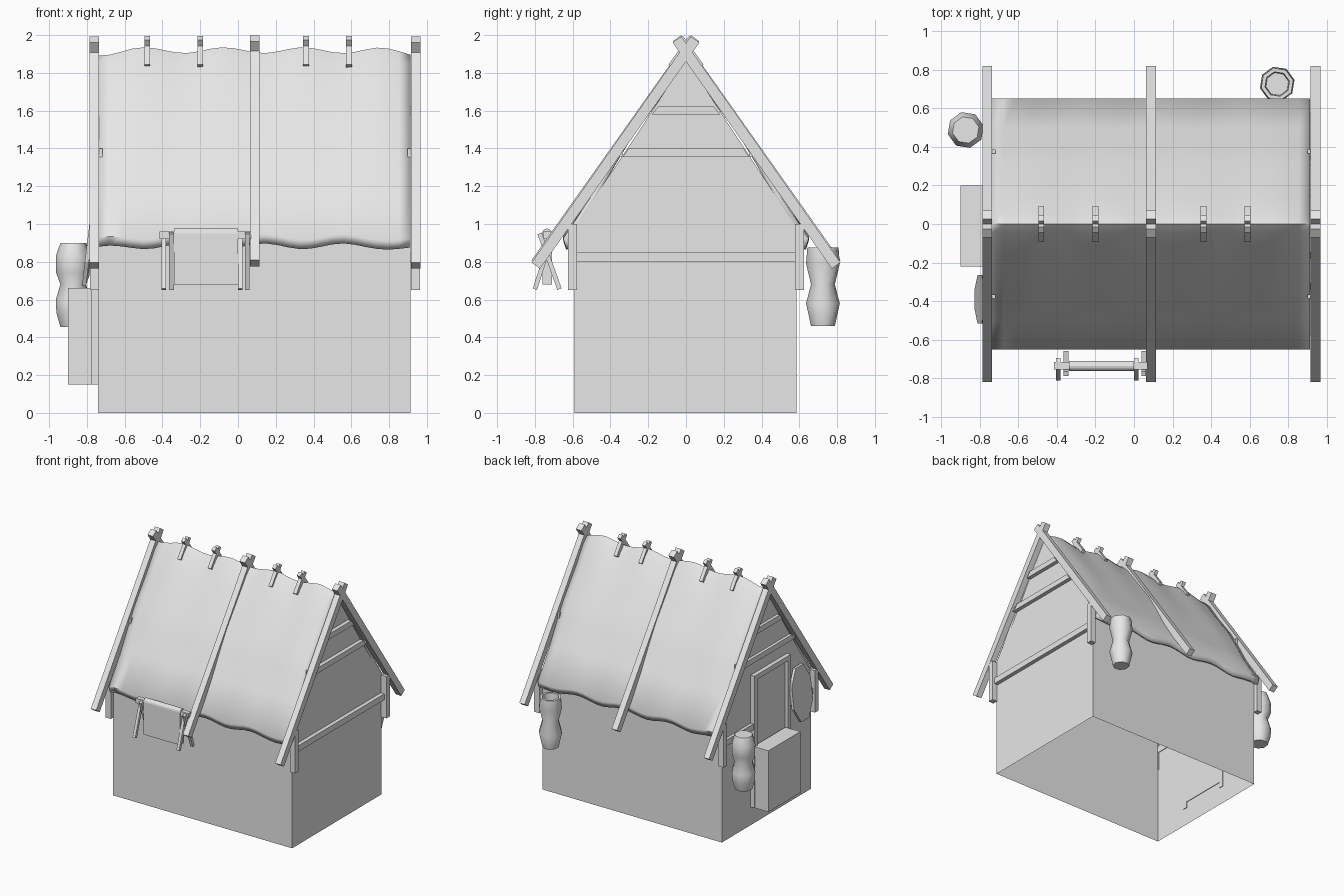
import bpy, bmesh, math
from mathutils import Vector, Matrix

cube = bpy.data.objects.get("Cube")
if cube:
    bpy.data.objects.remove(cube, do_unlink=True)

grey = bpy.data.materials.new("plain grey")
grey.use_nodes = True
grey.diffuse_color = (0.8, 0.8, 0.8, 1)
grey.node_tree.nodes["Principled BSDF"].inputs["Base Color"].default_value = (0.8, 0.8, 0.8, 1)


def finish(name, bm, smooth=False):
    bmesh.ops.recalc_face_normals(bm, faces=bm.faces)
    mesh = bpy.data.meshes.new(name)
    bm.to_mesh(mesh)
    bm.free()
    mesh.materials.append(grey)
    ob = bpy.data.objects.new(name, mesh)
    bpy.context.collection.objects.link(ob)
    if smooth:
        bpy.ops.object.select_all(action='DESELECT')
        ob.select_set(True)
        bpy.context.view_layer.objects.active = ob
        bpy.ops.object.shade_smooth_by_angle(angle=math.radians(50))
    return ob


def box(name, xs, ys, zs):
    bm = bmesh.new()
    bmesh.ops.create_cube(bm, size=1)
    for v in bm.verts:
        v.co = [(a + b) / 2 + c * (b - a) for c, (a, b) in zip(v.co, (xs, ys, zs))]
    return finish(name, bm)


def beam(name, x, start, end, wide, deep):
    """Straight timber lying in the plane x, between two (y, z) points."""
    a, b = Vector((x, *start)), Vector((x, *end))
    along = (b - a).normalized()
    side = Vector((1, 0, 0))
    rot = Matrix((side, along.cross(side), along)).transposed().to_4x4()
    bm = bmesh.new()
    bmesh.ops.create_cube(bm, size=1)
    bmesh.ops.scale(bm, vec=(wide, deep, (b - a).length), verts=bm.verts)
    bmesh.ops.transform(bm, matrix=Matrix.Translation((a + b) / 2) @ rot, verts=bm.verts)
    return finish(name, bm)


def prism(name, outline, x0, x1, open_base=False):
    """Extrude a (y, z) outline along x."""
    bm = bmesh.new()
    face = bm.faces.new([bm.verts.new((x0, y, z)) for y, z in outline])
    new = bmesh.ops.extrude_face_region(bm, geom=[face], use_keep_orig=True)["geom"]
    moved = [g for g in new if isinstance(g, bmesh.types.BMVert)]
    bmesh.ops.translate(bm, vec=(x1 - x0, 0, 0), verts=moved)
    if open_base:
        base = [f for f in bm.faces if all(abs(v.co.z) < 0.001 for v in f.verts)]
        bmesh.ops.delete(bm, geom=base, context='FACES_ONLY')
    return finish(name, bm)


def lathe(name, x, y, profile, sides=8):
    bm = bmesh.new()
    rings = []
    for r, z in profile:
        rings.append([bm.verts.new((x + r * math.cos(math.tau * (i + 0.3) / sides),
                                    y + r * math.sin(math.tau * (i + 0.3) / sides), z))
                      for i in range(sides)])
    for low, high in zip(rings, rings[1:]):
        for i in range(sides):
            j = (i + 1) % sides
            bm.faces.new((low[i], low[j], high[j], high[i]))
    bm.faces.new(rings[0])
    bm.faces.new(rings[-1])
    return finish(name, bm, True)


LEFT, RIGHT = 0.94, -0.76          # rafter planes at the two gables

# House shell, open underneath
prism("house_walls", [(-0.59, 0), (0.585, 0), (0.585, 0.98), (0.29, 1.43),
                      (0, 1.87), (-0.29, 1.43), (-0.59, 0.98)], -0.74, 0.912, True)

# Sagging roof cover with wavy eaves and ridge
half = [(0.635, 0.882), (0.65, 0.93), (0.5, 1.18), (0.4, 1.36), (0.31, 1.51),
        (0.15, 1.725), (0.05, 1.87)]
section = [(-y, z) for y, z in half] + [(0, 1.92)] + [(y, z) for y, z in reversed(half)]
bm = bmesh.new()
columns = 29
rows = []
for i in range(columns):
    t = i / (columns - 1)
    x = -0.735 + 1.647 * t
    wave = math.sin(math.tau * (x + 0.6) / 0.42)
    droop = 0.03 * max(0, abs(2 * t - 1) - 0.8) / 0.2
    row = []
    for y, z in section:
        weight = 1 if abs(y) > 0.6 or abs(y) < 0.1 else 0.2
        eave = -1 if abs(y) > 0.6 else 1
        flare = 0.5 if abs(y) > 0.6 or abs(y) < 0.1 else 1
        row.append(bm.verts.new((x, y, z + 0.015 * wave * weight * eave - droop * flare)))
    rows.append(row)
for a, b in zip(rows, rows[1:]):
    for k in range(len(section) - 1):
        bm.faces.new((a[k], b[k], b[k + 1], a[k + 1]))
roof = finish("roof_cover", bm, True)
if sum(p.normal.z for p in roof.data.polygons) < 0:
    roof.data.flip_normals()
solid = roof.modifiers.new("thickness", 'SOLIDIFY')
solid.thickness = 0.03
solid.offset = -1

# Crossing rafters and short ridge poles
for side, s in (("front", 1), ("back", -1)):
    for place, x in (("left", LEFT), ("right", RIGHT), ("middle", 0.088)):
        grow = 0.012 if place == "middle" else 0
        beam(f"{side}_{place}_rafter", x, (-s * 0.795, 0.78 + grow),
             (s * 0.048, 1.977 + grow / 2), 0.05, 0.056)
    for n, x in enumerate((-0.48, -0.2, 0.36, 0.588)):
        beam(f"{side}_ridge_pole_{n + 1}", x, (-s * 0.078, 1.835),
             (s * 0.03, 1.985), 0.03, 0.035)
    # Corner posts and rafter clips
    for place, x, inward in (("left", LEFT, -1), ("right", RIGHT, 1)):
        ys = sorted((-s * 0.578, -s * 0.624))
        box(f"{side}_{place}_post", (x - 0.024, x + 0.024), ys, (0.65, 1.0))
        cx = x + inward * 0.018
        for n, y in enumerate((0.345, 0.375)):
            box(f"{side}_{place}_clip_{n + 1}", (cx - 0.024, cx + 0.024),
                sorted((-s * (y - 0.011), -s * (y + 0.011))), (1.355, 1.40))

# Cross beams on both gables
for place, x0, x1 in (("left", 0.905, 0.945), ("right", -0.765, -0.735)):
    for level, z, low, high in (("upper", 1.58, 0.18, 0.145), ("middle", 1.355, 0.335, 0.305)):
        prism(f"{place}_{level}_beam", [(-low, z), (low, z), (high, z + 0.045),
                                        (-high, z + 0.045)], x0, x1)
box("left_lower_beam", (0.905, 0.945), (-0.578, 0.578), (0.80, 0.85))
box("right_lower_beam_front", (-0.765, -0.735), (-0.578, -0.27), (0.80, 0.85))
box("right_lower_beam_back", (-0.765, -0.735), (0.2, 0.578), (0.80, 0.85))

# Door with frame, and the block standing before it
box("door_panel", (-0.747, -0.735), (-0.24, 0.17), (0.2, 1.22))
box("door_frame_front", (-0.775, -0.735), (-0.275, -0.235), (0.15, 1.25))
box("door_frame_back", (-0.775, -0.735), (0.165, 0.205), (0.15, 1.25))
box("door_frame_top", (-0.775, -0.735), (-0.275, 0.205), (1.21, 1.25))
box("door_block", (-0.9, -0.762), (-0.22, 0.2), (0.15, 0.66))

# Leaning shield beside the door
outline = [(-0.39 + 0.135 * math.sin(math.tau * (i + 0.5) / 8),
            0.89 + 0.235 * math.cos(math.tau * (i + 0.5) / 8)) for i in range(8)]
shield = prism("shield", outline, -0.8, -0.778)
for v in shield.data.vertices:
    v.co.x += 0.12 * (v.co.z - 0.89)

# Two double-bulged barrels, the second hollow at the top
lathe("side_barrel", -0.872, 0.487, [(0.07, 0.455), (0.092, 0.53), (0.095, 0.6), (0.07, 0.68),
                                     (0.093, 0.74), (0.095, 0.83), (0.07, 0.9)])
lathe("back_barrel", 0.742, 0.725, [(0.065, 0.46), (0.092, 0.58), (0.065, 0.68), (0.092, 0.79),
                                    (0.085, 0.875), (0.065, 0.875), (0.06, 0.8)])

# Drying rack with a cloth over its bar
for n, (a, b) in enumerate(((-0.392, -0.352), (0.012, 0.05))):
    beam(f"rack_leg_{n + 1}_front", a, (-0.80, 0.655), (-0.705, 0.95), 0.024, 0.024)
    beam(f"rack_leg_{n + 1}_back", b, (-0.67, 0.655), (-0.775, 0.95), 0.024, 0.024)
box("rack_bar", (-0.415, 0.07), (-0.755, -0.715), (0.92, 0.96))
arch = [(-0.735 + 0.026 * math.cos(math.pi * i / 6), 0.95 + 0.026 * math.sin(math.pi * i / 6))
        for i in range(7)]
prism("rack_cloth", [(-0.709, 0.68)] + arch + [(-0.761, 0.68)], -0.338, 0)
